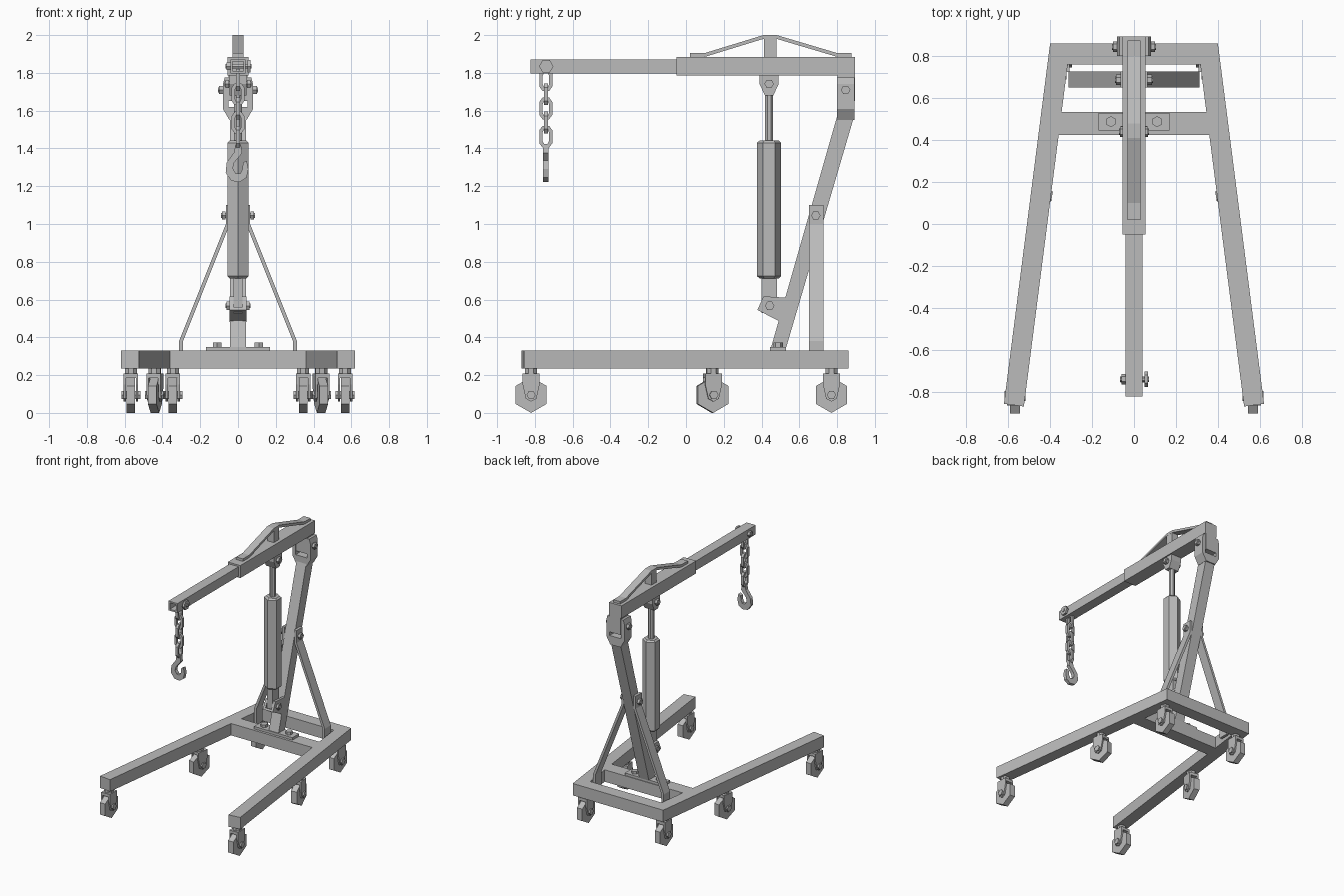
import bpy, bmesh, math

cube = bpy.data.objects.get("Cube")
if cube:
    bpy.data.objects.remove(cube)

steel = bpy.data.materials.new("grey_steel")
steel.use_nodes = True
grey = (0.5, 0.5, 0.5, 1)
steel.diffuse_color = grey
steel.node_tree.nodes["Principled BSDF"].inputs["Base Color"].default_value = grey


def place(p, axis, t):
    """Put a 2D profile point at depth t along an axis."""
    return {"x": (t, p[0], p[1]), "y": (p[0], t, p[1]), "z": (p[0], p[1], t)}[axis]


def finish(name, bm, loc=(0, 0, 0), turn=0):
    bmesh.ops.recalc_face_normals(bm, faces=bm.faces)
    mesh = bpy.data.meshes.new(name)
    bm.to_mesh(mesh)
    bm.free()
    mesh.materials.append(steel)
    obj = bpy.data.objects.new(name, mesh)
    obj.location = loc
    obj.rotation_euler.z = turn
    bpy.context.collection.objects.link(obj)
    return obj


def prism(name, pts, axis, lo, hi, loc=(0, 0, 0), turn=0, bevel=0):
    """Extrude a closed profile along an axis."""
    bm = bmesh.new()
    a = [bm.verts.new(place(p, axis, lo)) for p in pts]
    b = [bm.verts.new(place(p, axis, hi)) for p in pts]
    caps = [bm.faces.new(a), bm.faces.new(b)]
    for i in range(len(pts)):
        j = (i + 1) % len(pts)
        bm.faces.new((a[i], a[j], b[j], b[i]))
    if bevel:
        edges = [e for f in caps for e in f.edges]
        bmesh.ops.bevel(bm, geom=edges, offset=bevel, segments=1, affect="EDGES")
    return finish(name, bm, loc, turn)


def ring(name, outer, inner, axis, lo, hi, loc=(0, 0, 0)):
    """Extrude a profile with a matching hole through it."""
    bm = bmesh.new()
    loops = [[bm.verts.new(place(p, axis, t)) for p in pts]
             for pts, t in ((outer, lo), (outer, hi), (inner, hi), (inner, lo))]
    n = len(outer)
    for k in range(4):
        a, b = loops[k], loops[(k + 1) % 4]
        for i in range(n):
            j = (i + 1) % n
            bm.faces.new((a[i], a[j], b[j], b[i]))
    return finish(name, bm, loc)


def rect(u0, u1, v0, v1):
    return [(u0, v0), (u1, v0), (u1, v1), (u0, v1)]


def ngon(u, v, r, n=6, start=0):
    angles = [math.radians(start) + 2 * math.pi * i / n for i in range(n)]
    return [(u + r * math.cos(a), v + r * math.sin(a)) for a in angles]


def both(pts):
    """Close a half profile by mirroring it."""
    return pts + [(-u, v) for u, v in reversed(pts)]


def strap(path, du, dv):
    return path + [(u + du, v + dv) for u, v in reversed(path)]


def cross_bolt(name, y, z, reach, r=0.025):
    prism(name + "_shaft", ngon(y, z, r * 0.6), "x", -reach, reach)
    for side, tag in ((1, "left"), (-1, "right")):
        ends = sorted((side * (reach - 0.025), side * (reach - 0.005)))
        prism(f"{name}_{tag}_head", ngon(y, z, r), "x", *ends)


# Splayed base frame
prism("base_frame", both([(0.40, 0.86), (0.62, -0.857), (0.525, -0.87), (0.316, 0.76)]),
      "z", 0.235, 0.33)
prism("middle_crossbar", both([(0.345, 0.535), (0.359, 0.425)]), "z", 0.235, 0.33)

# Casters
fork = [(-0.045, 0.205), (0.045, 0.205), (0.045, 0.15), (0.028, 0.075),
        (0, 0.06), (-0.028, 0.075), (-0.045, 0.15)]
spots = {"front": (0.567, -0.82, 0), "middle": (0.44, 0.14, 10), "rear": (0.345, 0.77, 0)}
for where, (cx, cy, deg) in spots.items():
    for side, tag in ((1, "left"), (-1, "right")):
        at = dict(loc=(side * cx, cy, 0), turn=math.radians(side * deg))
        label = f"{where}_{tag}_caster"
        prism(label + "_wheel", ngon(0, 0.095, 0.095, 6, 90), "x", -0.023, 0.023, **at)
        prism(label + "_axle", ngon(0, 0.095, 0.024), "x", -0.05, 0.05, **at)
        prism(label + "_swivel", ngon(0, 0, 0.034, 8, 22.5), "z", 0.2, 0.24, **at)
        prism(label + "_bridge", rect(-0.045, 0.045, 0.185, 0.208), "x", -0.038, 0.038, **at)
        for s in (1, -1):
            ends = sorted((s * 0.026, s * 0.038))
            prism(label + "_fork_cheek", fork, "x", *ends, **at)

# Mast with its foot plate
prism("mast", [(0.45, 0.345), (0.53, 0.345), (0.89, 1.57), (0.89, 1.6), (0.80, 1.6),
               (0.80, 1.57)], "x", -0.043, 0.043)
prism("mast_foot_plate", rect(-0.17, 0.17, 0.445, 0.53), "z", 0.33, 0.35)
for s in (1, -1):
    prism("foot_bolt", ngon(s * 0.11, 0.488, 0.026, 6, 30), "z", 0.35, 0.372)

# Clevis joining mast and boom
prism("mast_head_clevis", both([(0.045, 1.55), (0.08, 1.61), (0.08, 1.74), (0.07, 1.775),
                                (0.05, 1.775), (0.05, 1.62)]), "y", 0.80, 0.893)
prism("boom_tab", rect(0.803, 0.895, 1.65, 1.79), "x", -0.049, 0.049)
cross_bolt("mast_head_bolt", 0.845, 1.71, 0.105)

# Side braces
for side, tag in ((1, "left"), (-1, "right")):
    line = [(side * u, v) for u, v in ((0.312, 0.25), (0.312, 0.38), (0.064, 1.0), (0.064, 1.1))]
    prism(tag + "_brace", strap(line, side * -0.021, 0), "y", 0.65, 0.727)
cross_bolt("brace_bolt", 0.687, 1.045, 0.09)

# Telescoping boom
prism("boom_sleeve", rect(-0.05, 0.895, 1.785, 1.885), "x", -0.055, 0.055)
ring("boom_extension", rect(-0.04, 0.04, 1.797, 1.872), rect(-0.028, 0.028, 1.809, 1.86),
     "y", -0.822, 0)
prism("boom_pin_head", ngon(-0.74, 1.835, 0.038), "x", 0.05, 0.066)
prism("boom_pin", ngon(-0.74, 1.835, 0.014), "x", -0.066, 0.072)
prism("boom_pin_nut", ngon(-0.74, 1.835, 0.024), "x", -0.06, -0.04)

# Truss strap over the boom
truss = [(0.02, 1.905), (0.10, 1.905), (0.41, 2.0), (0.48, 2.0), (0.80, 1.905), (0.875, 1.905)]
prism("truss_strap", strap(truss, 0, -0.02), "x", -0.03, 0.03)
prism("truss_post", rect(0.412, 0.478, 1.88, 1.985), "x", -0.029, 0.029)

# Hydraulic ram and its brackets
prism("ram_cylinder", ngon(0, 0.44, 0.064, 6, 90), "z", 0.712, 1.442, bevel=0.012)
prism("ram_rod", ngon(0, 0.44, 0.023, 8, 22.5), "z", 1.43, 1.72)
prism("ram_lower_rod", rect(-0.024, 0.024, 0.40, 0.482), "z", 0.53, 0.72)
prism("ram_top_lug", [(0.39, 1.79), (0.49, 1.79), (0.49, 1.74), (0.462, 1.68),
                      (0.418, 1.68), (0.39, 1.74)], "x", -0.045, 0.045)
cross_bolt("ram_top_bolt", 0.44, 1.742, 0.072)
for s in (1, -1):
    ends = sorted((s * 0.025, s * 0.044))
    prism("ram_foot_cheek", [(0.378, 0.545), (0.41, 0.617), (0.53, 0.61), (0.50, 0.48),
                             (0.485, 0.49)], "x", *ends)
prism("ram_foot_floor", [(0.378, 0.545), (0.385, 0.56), (0.50, 0.51), (0.485, 0.49)],
      "x", -0.026, 0.026)
cross_bolt("ram_foot_bolt", 0.443, 0.567, 0.066)

# Chain of alternating links
def oval(w, h):
    return [(su * a, sv * b) for su, sv, flip in ((1, 1, 0), (-1, 1, 1), (-1, -1, 0), (1, -1, 1))
            for a, b in (((w, h * 0.6), (w * 0.5, h)) if not flip else ((w * 0.5, h), (w, h * 0.6)))]


for i in range(5):
    centre = (0, -0.742, 1.762 - 0.075 * i)
    ring("chain_link", oval(0.034, 0.058), oval(0.017, 0.039), "xy"[i % 2], -0.011, 0.011,
         loc=centre)

# Hook
hook = [(-0.014, 1.42), (0.016, 1.42), (0.022, 1.375), (-0.02, 1.325), (-0.028, 1.295),
        (-0.012, 1.268), (0.012, 1.268), (0.024, 1.29), (0.026, 1.325), (0.046, 1.335),
        (0.055, 1.29), (0.045, 1.245), (0.01, 1.222), (-0.035, 1.228), (-0.065, 1.27),
        (-0.06, 1.325), (-0.02, 1.38)]
prism("hook", hook, "y", -0.756, -0.728)
